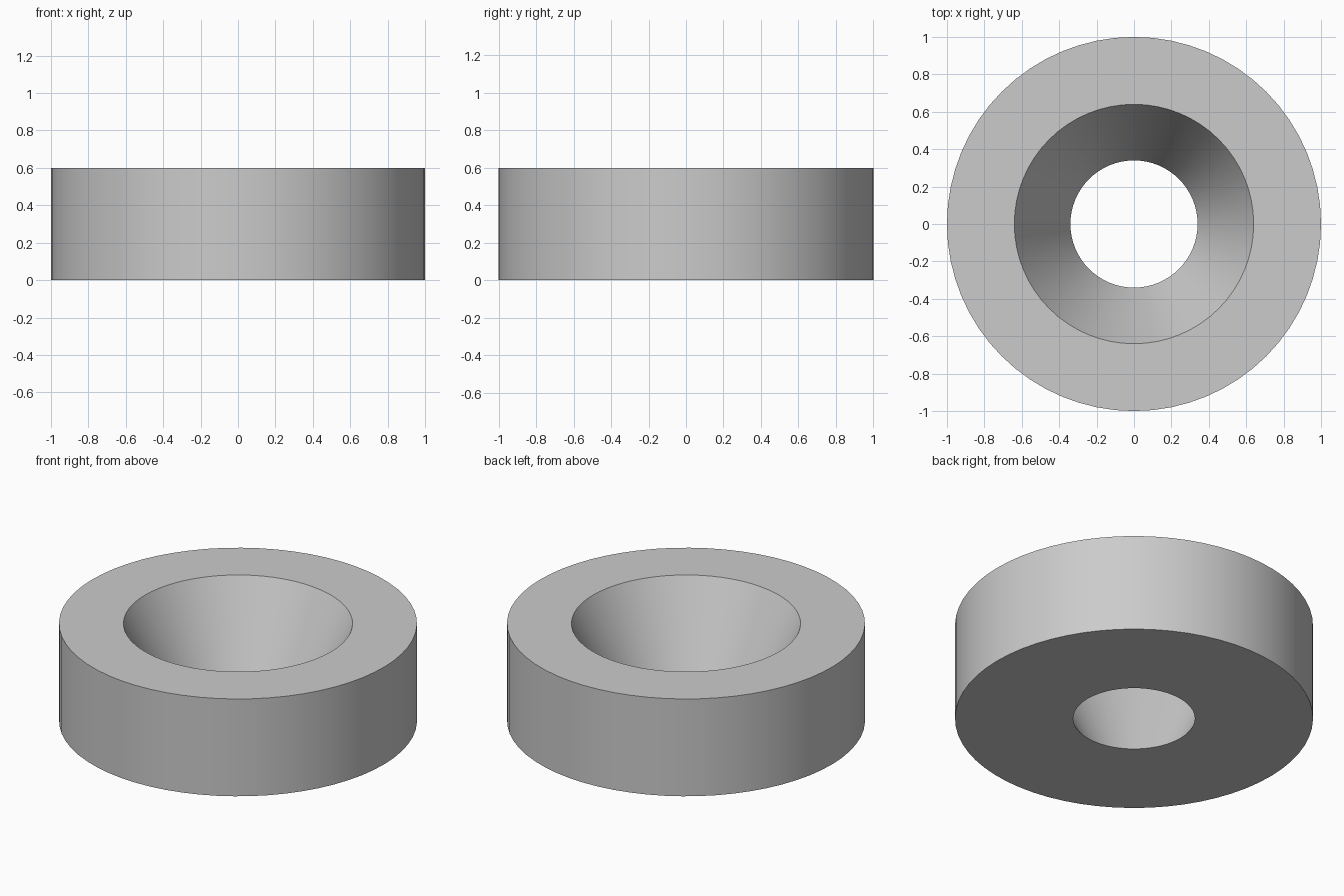
import bpy
import bmesh
import math

old = bpy.data.objects.get("Cube")
if old:
    bpy.data.objects.remove(old, do_unlink=True)

SEGMENTS = 64
OUTER_R, TOP_HOLE_R, BOTTOM_HOLE_R, HEIGHT = 1.0, 0.64, 0.34, 0.6

# Plain grey material
grey = bpy.data.materials.new("light grey")
grey.use_nodes = True
colour = (0.6, 0.6, 0.6, 1)
grey.diffuse_color = colour
grey.node_tree.nodes["Principled BSDF"].inputs["Base Color"].default_value = colour

# Ring cross-section: straight outer wall, flat ends, tapered bore
profile = [(OUTER_R, 0), (OUTER_R, HEIGHT), (TOP_HOLE_R, HEIGHT), (BOTTOM_HOLE_R, 0)]
bm = bmesh.new()
verts = [bm.verts.new((r, 0, z)) for r, z in profile]
edges = [bm.edges.new((v, verts[(i + 1) % len(verts)])) for i, v in enumerate(verts)]

# Revolve the section into a closed ring
bmesh.ops.spin(bm, geom=verts + edges, cent=(0, 0, 0), axis=(0, 0, 1),
               angle=math.tau, steps=SEGMENTS, use_merge=False)
bmesh.ops.remove_doubles(bm, verts=bm.verts, dist=0.0001)
bmesh.ops.recalc_face_normals(bm, faces=bm.faces)

mesh = bpy.data.meshes.new("tapered_ring")
bm.to_mesh(mesh)
bm.free()
mesh.materials.append(grey)
ring = bpy.data.objects.new("tapered_ring", mesh)
bpy.context.collection.objects.link(ring)

# Smooth walls with crisp rims
bpy.ops.object.select_all(action="DESELECT")
ring.select_set(True)
bpy.context.view_layer.objects.active = ring
bpy.ops.object.shade_smooth_by_angle(angle=math.radians(30))
